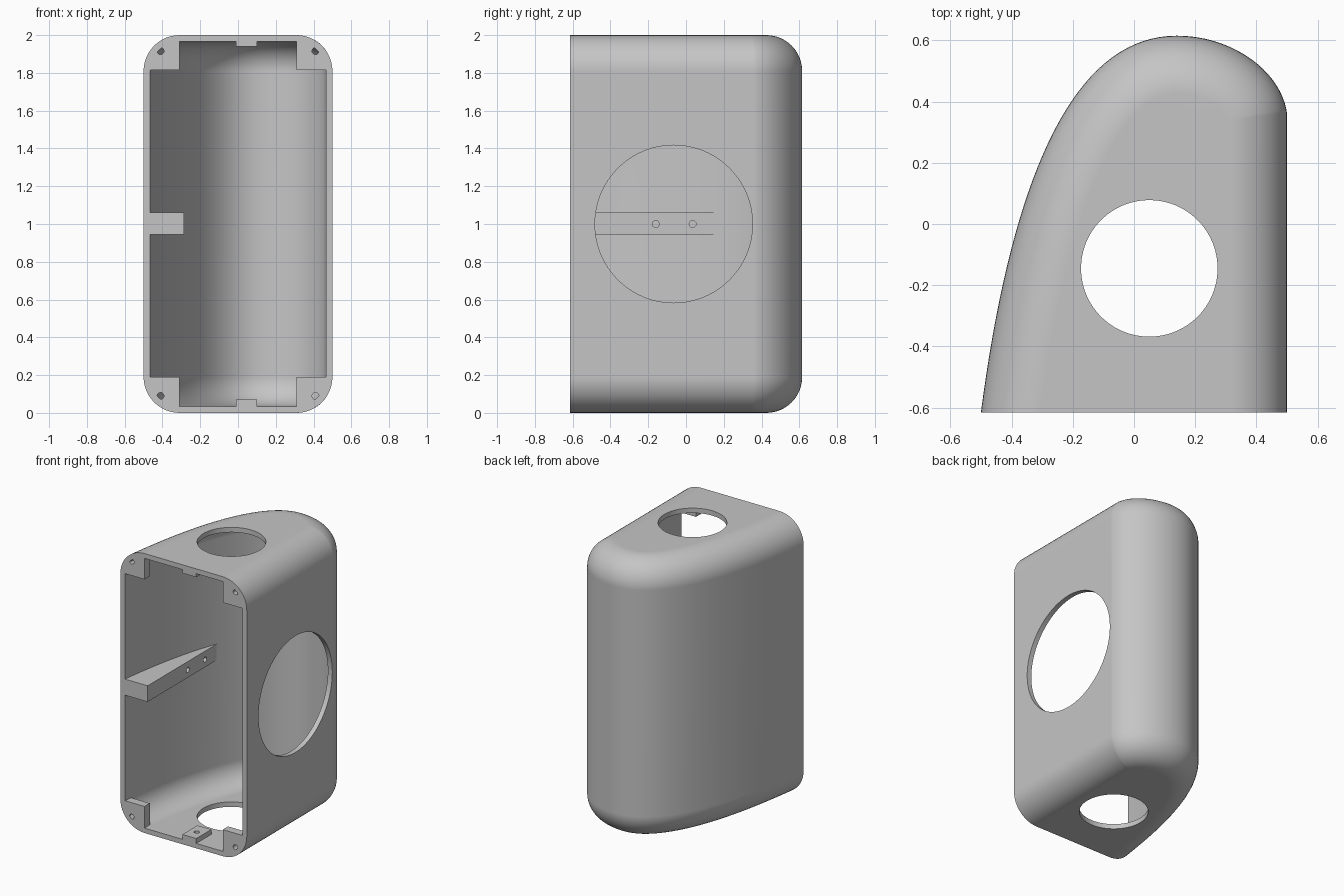
import bpy, bmesh, math
from mathutils import Vector, Matrix
from mathutils.geometry import interpolate_bezier

cube = bpy.data.objects.get("Cube")
if cube:
    bpy.data.objects.remove(cube, do_unlink=True)

FRONT, HEIGHT, WALL, ROUND = -0.615, 2.0, 0.035, 0.19

grey = bpy.data.materials.new("plain grey")
grey.use_nodes = True
colour = (0.56, 0.56, 0.56, 1)
grey.diffuse_color = colour
grey.node_tree.nodes["Principled BSDF"].inputs["Base Color"].default_value = colour


def make_object(name, bm):
    bmesh.ops.recalc_face_normals(bm, faces=bm.faces)
    mesh = bpy.data.meshes.new(name)
    bm.to_mesh(mesh)
    bm.free()
    mesh.materials.append(grey)
    ob = bpy.data.objects.new(name, mesh)
    bpy.context.collection.objects.link(ob)
    return ob


def bezier(a, b, c, d, n):
    return interpolate_bezier(*[Vector((*p, 0)) for p in (a, b, c, d)], n)


# Plan outline: swept side, rounded back, straight side
outline = bezier((-0.5, FRONT), (-0.4, 0.15), (-0.2, 0.615), (0.14, 0.615), 36)
outline += bezier((0.14, 0.615), (0.32, 0.615), (0.482, 0.5), (0.5, 0.36), 24)[1:]
outline.append(Vector((0.5, FRONT, 0)))


def inset(d, front):
    """Outline moved inward by d, kept square to the front plane."""
    pts = []
    last = len(outline) - 1
    for i, p in enumerate(outline):
        before = (p - outline[max(i - 1, 0)]).normalized()
        after = (outline[min(i + 1, last)] - p).normalized()
        t = (before + after).normalized()
        n = Vector((t.y, -t.x, 0))
        if i in (0, last):
            pts.append(Vector((p.x + d / n.x, FRONT, 0)))
        else:
            pts.append(p + n * d)
    if front < FRONT:
        pts.insert(0, Vector((pts[0].x, front, 0)))
        pts.append(Vector((pts[-1].x, front, 0)))
    return pts


def rounded_body(name, wall, front):
    """Solid with the outline as plan and rounded upper and lower edges."""
    r, steps = ROUND - wall, 12
    levels = []
    for k in range(steps + 1):
        a = math.pi / 2 * k / steps
        levels.append((wall + r * (1 - math.sin(a)), wall + r * (1 - math.cos(a))))
    levels += [(d, HEIGHT - z) for d, z in reversed(levels)]
    bm = bmesh.new()
    rings = [[bm.verts.new((p.x, p.y, z)) for p in inset(d, front)] for d, z in levels]
    for low, high in zip(rings, rings[1:]):
        for i in range(len(low) - 1):
            bm.faces.new((low[i], low[i + 1], high[i + 1], high[i]))
    bm.faces.new(rings[0])
    bm.faces.new(rings[-1])
    bm.faces.new([r[0] for r in rings] + [r[-1] for r in reversed(rings)])
    return make_object(name, bm)


def box(name, x, y, z):
    bm = bmesh.new()
    bmesh.ops.create_cube(bm, size=1)
    for v in bm.verts:
        v.co = [(lo + hi) / 2 + c * (hi - lo) for c, (lo, hi) in zip(v.co, (x, y, z))]
    return make_object(name, bm)


def cylinder(centre, axis, radius, length, sides=32):
    turn = Vector((0, 0, 1)).rotation_difference(Vector(axis)).to_matrix().to_4x4()
    bm = bmesh.new()
    bmesh.ops.create_cone(bm, cap_ends=True, segments=sides, radius1=radius, radius2=radius,
                          depth=length, matrix=Matrix.Translation(centre) @ turn)
    return make_object("cutter", bm)


def select(ob):
    bpy.ops.object.select_all(action='DESELECT')
    ob.select_set(True)
    bpy.context.view_layer.objects.active = ob


def boolean(ob, other, operation='DIFFERENCE', keep=False):
    select(ob)
    mod = ob.modifiers.new("cut", 'BOOLEAN')
    mod.operation, mod.solver, mod.object = operation, 'EXACT', other
    bpy.ops.object.modifier_apply(modifier=mod.name)
    if not keep:
        bpy.data.objects.remove(other, do_unlink=True)


def finish(ob):
    select(ob)
    bpy.ops.object.shade_smooth_by_angle(angle=math.radians(30))
    mod = ob.modifiers.new("even shading", 'WEIGHTED_NORMAL')
    mod.keep_sharp = True


# Hollow housing with round openings above, below and in the straight side
housing = rounded_body("housing", 0, FRONT)
cavity = rounded_body("cavity", WALL, FRONT - 0.2)
cavity.hide_render = True
boolean(housing, cavity, keep=True)
boolean(housing, cylinder((0.05, -0.145, 1), (0, 0, 1), 0.223, 3, 96))
boolean(housing, cylinder((0.5, -0.065, 1), (1, 0, 0), 0.417, 0.3, 96))
finish(housing)


def fitting(name, x, y, z, holes):
    """Block trimmed to the inside of the housing, then drilled."""
    ob = box(name, x, y, z)
    boolean(ob, cavity, 'INTERSECT', keep=True)
    for centre, axis in holes:
        boolean(ob, cylinder(centre, axis, 0.018, 0.6))
    finish(ob)


# Screw blocks in the four front corners
for side, x, hx in (("right", (-0.6, -0.31), -0.41), ("left", (0.31, 0.6), 0.41)):
    for level, z, hz in (("lower", (-0.1, 0.19), 0.09), ("upper", (1.815, 2.1), 1.915)):
        fitting(f"{level}_{side}_screw_block", x, (FRONT, FRONT + 0.06), z,
                [((hx, FRONT, hz), (0, 1, 0))])

# Small drilled tabs on the floor and ceiling
for level, z, hz in (("lower", (-0.1, 0.07), 0), ("upper", (1.94, 2.1), 2)):
    fitting(f"{level}_tab", (-0.01, 0.1), (FRONT, FRONT + 0.17), z,
            [((0.045, FRONT + 0.085, hz), (0, 0, 1))])

# Mounting bar along the swept wall
fitting("mounting_bar", (-0.7, -0.285), (FRONT, 0.5), (0.945, 1.06),
        [((-0.3, y, 1), (1, 0, 0)) for y in (-0.16, 0.035)])

bpy.data.objects.remove(cavity, do_unlink=True)
